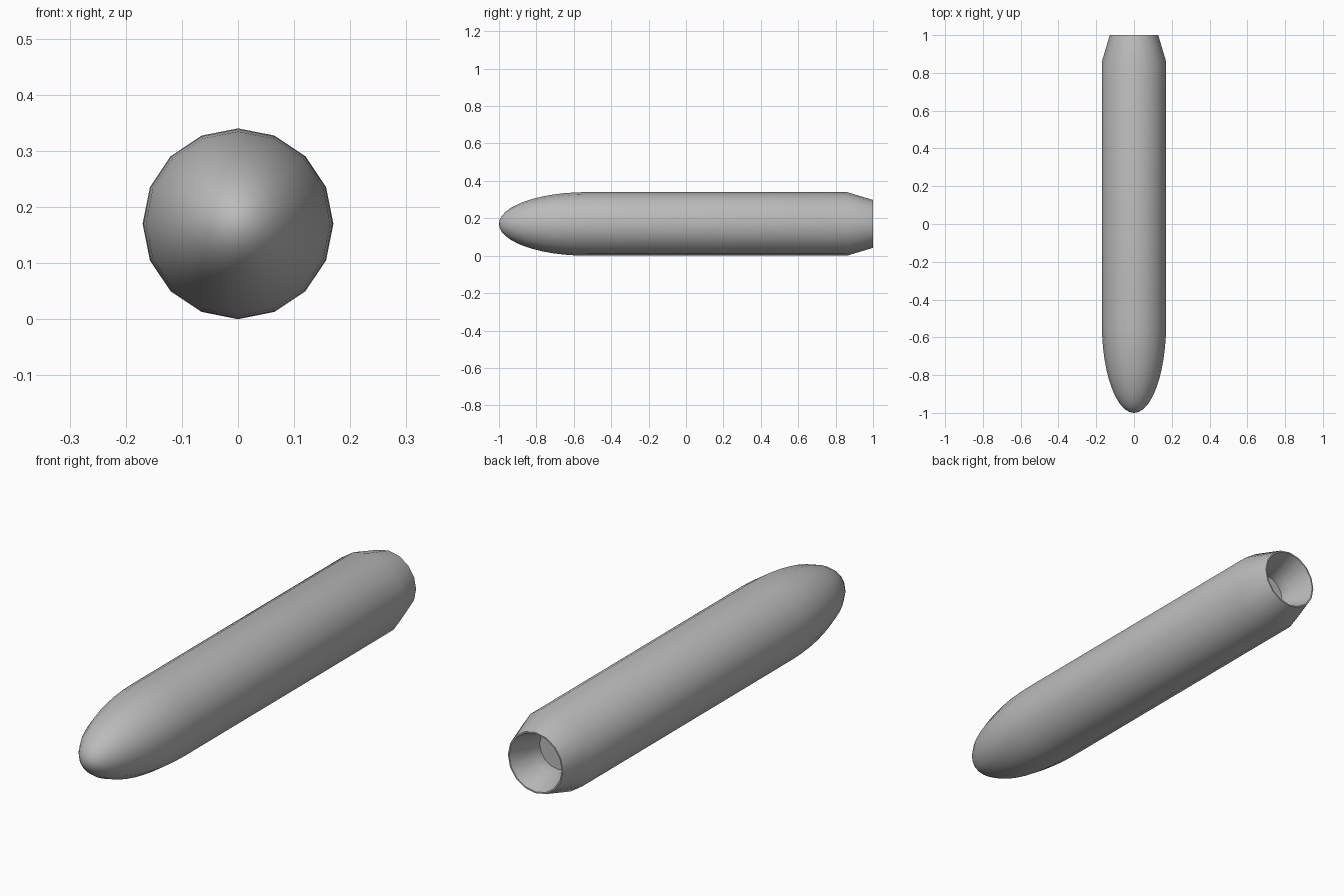
import bpy, bmesh, math

cube = bpy.data.objects.get("Cube")
if cube:
    bpy.data.objects.remove(cube, do_unlink=True)

SIDES = 16
R = 0.17

grey = bpy.data.materials.new("plain_grey")
grey.use_nodes = True
colour = (0.5, 0.5, 0.5, 1)
grey.diffuse_color = colour
grey.node_tree.nodes["Principled BSDF"].inputs["Base Color"].default_value = colour


def lathe(name, profile, smooth_angle=30):
    """Spin (radius, y) points around the long axis; radius 0 makes a tip."""
    bm = bmesh.new()
    rings = []
    for r, y in profile:
        count = SIDES if r > 0 else 1
        rings.append([bm.verts.new((r * math.cos(math.tau * i / SIDES), y,
                                    R + r * math.sin(math.tau * i / SIDES)))
                      for i in range(count)])
    for a, b in zip(rings, rings[1:]):
        for i in range(SIDES):
            j = (i + 1) % SIDES
            corners = [a[i % len(a)], a[j % len(a)], b[j % len(b)], b[i % len(b)]]
            bm.faces.new(list(dict.fromkeys(corners)))
    bmesh.ops.recalc_face_normals(bm, faces=bm.faces)
    mesh = bpy.data.meshes.new(name)
    bm.to_mesh(mesh)
    bm.free()
    mesh.materials.append(grey)
    obj = bpy.data.objects.new(name, mesh)
    bpy.context.collection.objects.link(obj)
    bpy.ops.object.select_all(action='DESELECT')
    obj.select_set(True)
    bpy.context.view_layer.objects.active = obj
    bpy.ops.object.shade_smooth_by_angle(angle=math.radians(smooth_angle))
    return obj


# Rounded nose flowing into the straight body
STEPS = 12
nose = [(R * math.sin(t), -0.53 - 0.47 * math.cos(t))
        for t in (math.pi / 2 * i / STEPS for i in range(STEPS + 1))]
body = nose + [(R, 0.86)]

# Tapered tail, thin rim, flared nozzle, short throat and its floor
tail = [(0.128, 1.0), (0.122, 1.0), (0.085, 0.89), (0.085, 0.85), (0, 0.85)]

shell = lathe("body_shell", body + tail)

# Keep a crisp line where the tail taper begins
mesh = shell.data
sharp = mesh.attributes.get("sharp_edge") or mesh.attributes.new("sharp_edge", 'BOOLEAN', 'EDGE')
for edge in mesh.edges:
    ys = [mesh.vertices[v].co.y for v in edge.vertices]
    if all(abs(y - 0.86) < 0.001 for y in ys):
        sharp.data[edge.index].value = True
